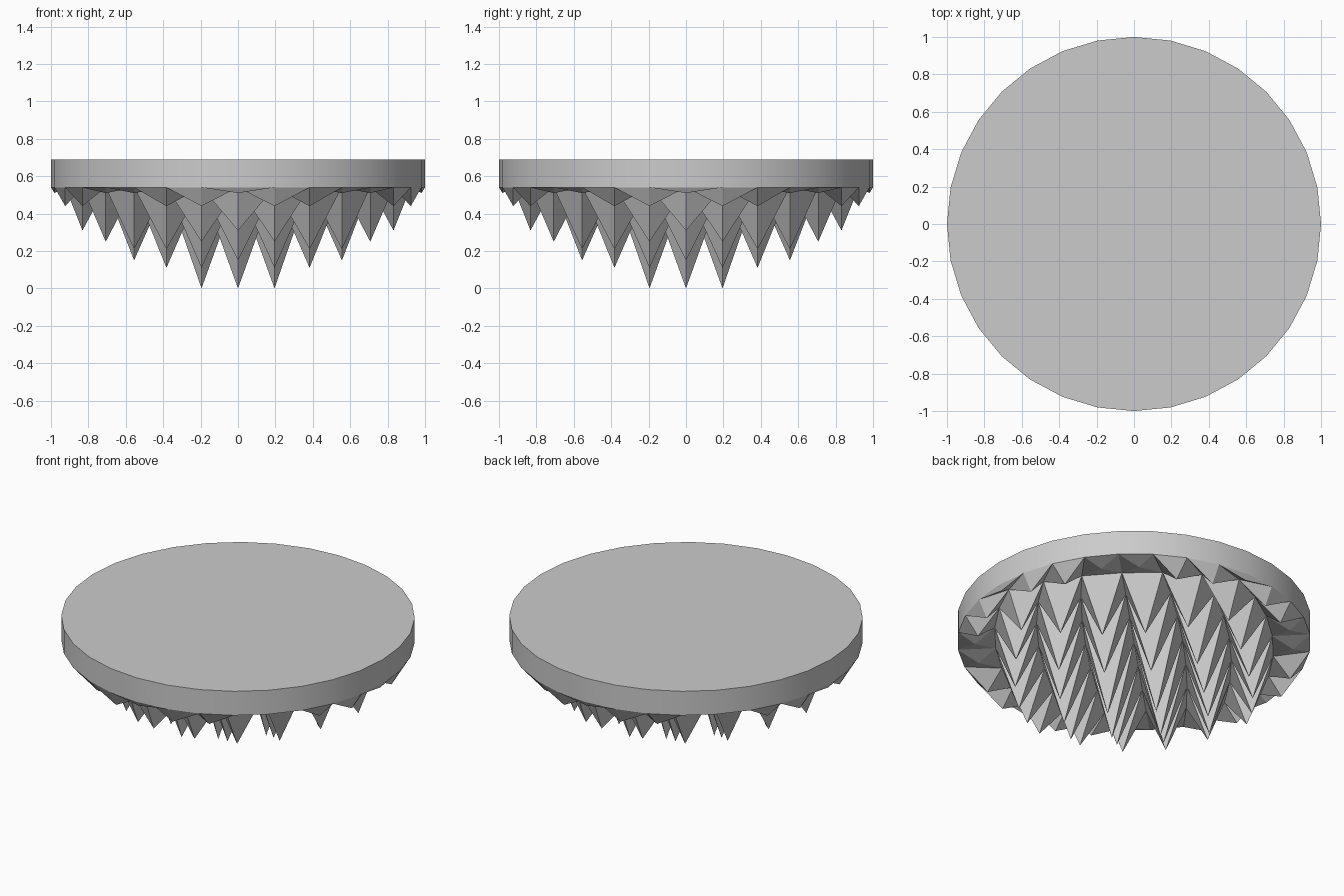
import bpy, bmesh
from math import sin, cos, pi

if "Cube" in bpy.data.objects:
    bpy.data.objects.remove(bpy.data.objects["Cube"])

SIDES, BASE, TOP = 32, 0.54, 0.69
# spike depth for each lattice cell (larger index, smaller index)
DEPTH = {(1, 0): 0.535, (2, 1): 0.43, (3, 0): 0.39, (3, 2): 0.33, (4, 1): 0.29,
         (5, 0): 0.23, (4, 3): 0.03, (5, 2): 0.10, (6, 1): 0.10, (7, 0): 0.03}


def lattice(i, j, z):
    """Grid point lined up with the corners of the 32-sided rim."""
    return (sin(i * pi / 16), sin(j * pi / 16), z)


def make_object(name, bm):
    bmesh.ops.remove_doubles(bm, verts=bm.verts, dist=1e-4)
    bmesh.ops.recalc_face_normals(bm, faces=bm.faces)
    mesh = bpy.data.meshes.new(name)
    bm.to_mesh(mesh)
    bm.free()
    obj = bpy.data.objects.new(name, mesh)
    bpy.context.collection.objects.link(obj)
    return obj


bm = bmesh.new()

# round slab: top face and rim wall
ring = [(cos(2 * pi * k / SIDES), sin(2 * pi * k / SIDES)) for k in range(SIDES)]
low = [bm.verts.new((x, y, BASE)) for x, y in ring]
high = [bm.verts.new((x, y, TOP)) for x, y in ring]
bm.faces.new(high)
for k in range(SIDES):
    n = (k + 1) % SIDES
    bm.faces.new((low[k], low[n], high[n], high[k])).smooth = True

# underside: four-sided spikes on a diamond lattice
for i in range(-7, 8):
    for j in range(-7, 8):
        if (i + j) % 2 == 0 or abs(i) + abs(j) > 7:
            continue
        a, b = sorted((abs(i), abs(j)), reverse=True)
        tip = bm.verts.new(lattice(i, j, BASE - DEPTH[a, b]))
        corners = [bm.verts.new(lattice(i + di, j + dj, BASE))
                   for di, dj in ((1, 0), (0, 1), (-1, 0), (0, -1))]
        for k in range(4):
            bm.faces.new((corners[k], tip, corners[(k + 1) % 4]))

slab = make_object("spiked_slab", bm)

# lower the lattice so the deepest tip touches the ground
lowest = min(v.co.z for v in slab.data.vertices)
for v in slab.data.vertices:
    if v.co.z < BASE - 0.5:
        v.co.z -= lowest

# smooth round rim, crisp edges elsewhere
bpy.context.view_layer.objects.active = slab
slab.select_set(True)
bpy.ops.object.shade_smooth_by_angle(angle=pi / 15)
